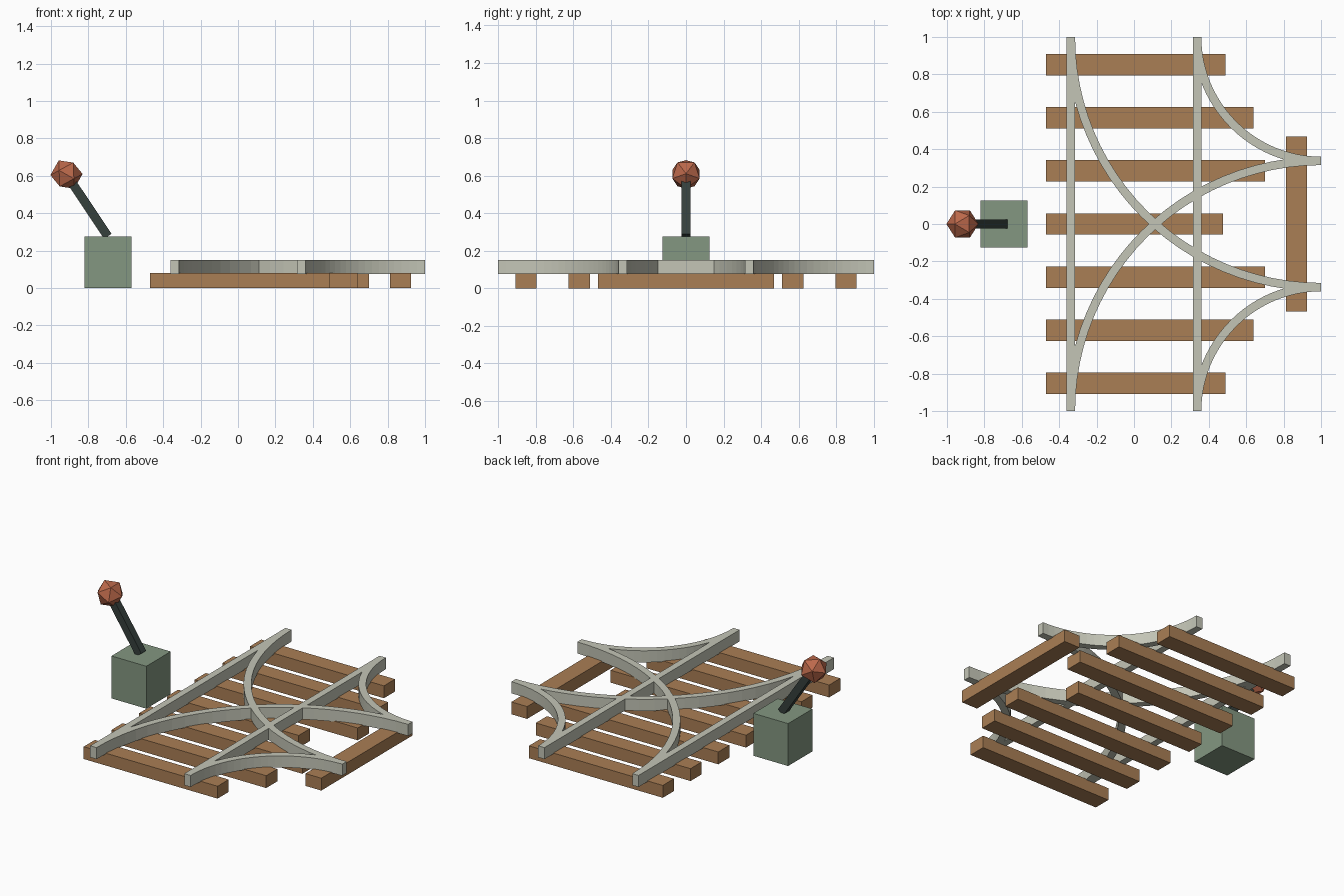
import bpy, bmesh
from math import sin, cos, pi, atan2
from mathutils import Vector, Matrix

if "Cube" in bpy.data.objects:
    bpy.data.objects.remove(bpy.data.objects["Cube"])


def material(name, rgb):
    m = bpy.data.materials.new(name)
    m.diffuse_color = (*rgb, 1)
    m.use_nodes = True
    m.node_tree.nodes["Principled BSDF"].inputs["Base Color"].default_value = m.diffuse_color
    return m


WOOD = material("wood", (0.40, 0.21, 0.09))
STEEL = material("steel", (0.55, 0.56, 0.47))
GREEN = material("green_paint", (0.23, 0.31, 0.22))
DARK = material("dark_metal", (0.035, 0.05, 0.045))
RED = material("red_paint", (0.50, 0.14, 0.07))


def finish(name, bm, mat):
    bmesh.ops.recalc_face_normals(bm, faces=bm.faces)
    me = bpy.data.meshes.new(name)
    bm.to_mesh(me)
    bm.free()
    me.materials.append(mat)
    ob = bpy.data.objects.new(name, me)
    bpy.context.collection.objects.link(ob)
    return ob


def box(name, lo, hi, mat):
    lo, hi = Vector(lo), Vector(hi)
    bm = bmesh.new()
    bmesh.ops.create_cube(bm, size=1, matrix=Matrix.Translation((lo + hi) / 2)
                          @ Matrix.Diagonal((*(hi - lo), 1)))
    return finish(name, bm, mat)


RAIL_Z0, RAIL_Z1, HALF_W = 0.075, 0.15, 0.0225
GAUGE = 0.3375


def curved_rail(name, radius, side, steps=24):
    # quarter ring centred on the corner (1, side)
    bm = bmesh.new()
    rings = []
    for i in range(steps + 1):
        a = pi / 2 * i / steps
        rings.append([bm.verts.new((1 - r * cos(a), side * (1 - r * sin(a)), z))
                      for r, z in ((radius - HALF_W, RAIL_Z0), (radius + HALF_W, RAIL_Z0),
                                   (radius + HALF_W, RAIL_Z1), (radius - HALF_W, RAIL_Z1))])
    for p, q in zip(rings, rings[1:]):
        for k in range(4):
            n = (k + 1) % 4
            bm.faces.new((p[k], p[n], q[n], q[k]))
    bm.faces.new(rings[0])
    bm.faces.new(rings[-1])
    return finish(name, bm, STEEL)


# Sleepers across the straight track
for i in range(-3, 4):
    y = i * 0.284
    end = (0.475, 0.70, 0.64, 0.49)[abs(i)]
    box(f"sleeper_{i + 4}", (-0.47, y - 0.057, 0), (end, y + 0.057, 0.08), WOOD)
# Sleeper under the branch end
box("branch_sleeper", (0.812, -0.468, 0), (0.925, 0.468, 0.08), WOOD)

# Straight rails
for label, x in (("left", -GAUGE), ("right", GAUGE)):
    box(f"straight_rail_{label}", (x - HALF_W, -1, RAIL_Z0), (x + HALF_W, 1, RAIL_Z1), STEEL)

# Curved rails, mirrored front to back
for label, side in (("back", 1), ("front", -1)):
    curved_rail(f"inner_curve_{label}", 1 - GAUGE, side)
    curved_rail(f"outer_curve_{label}", 1 + GAUGE, side)

# Switch box
box("switch_box", (-0.82, -0.125, 0), (-0.57, 0.125, 0.275), GREEN)

# Lever
foot, top = Vector((-0.696, 0, 0.277)), Vector((-0.917, 0, 0.607))
axis = top - foot
lever = box("lever", (-0.024, -0.024, 0), (0.024, 0.024, axis.length), DARK)
lever.location = foot
lever.rotation_euler = (0, atan2(axis.x, axis.z), 0)

# Faceted knob, one edge of the icosahedron facing along the lever
bm = bmesh.new()
bmesh.ops.create_icosphere(bm, subdivisions=1, radius=0.086)
knob = finish("lever_knob", bm, RED)
knob.location = top
knob.rotation_euler = (0, atan2(0.447, 0.724) - atan2(axis.z, axis.x), 0)
